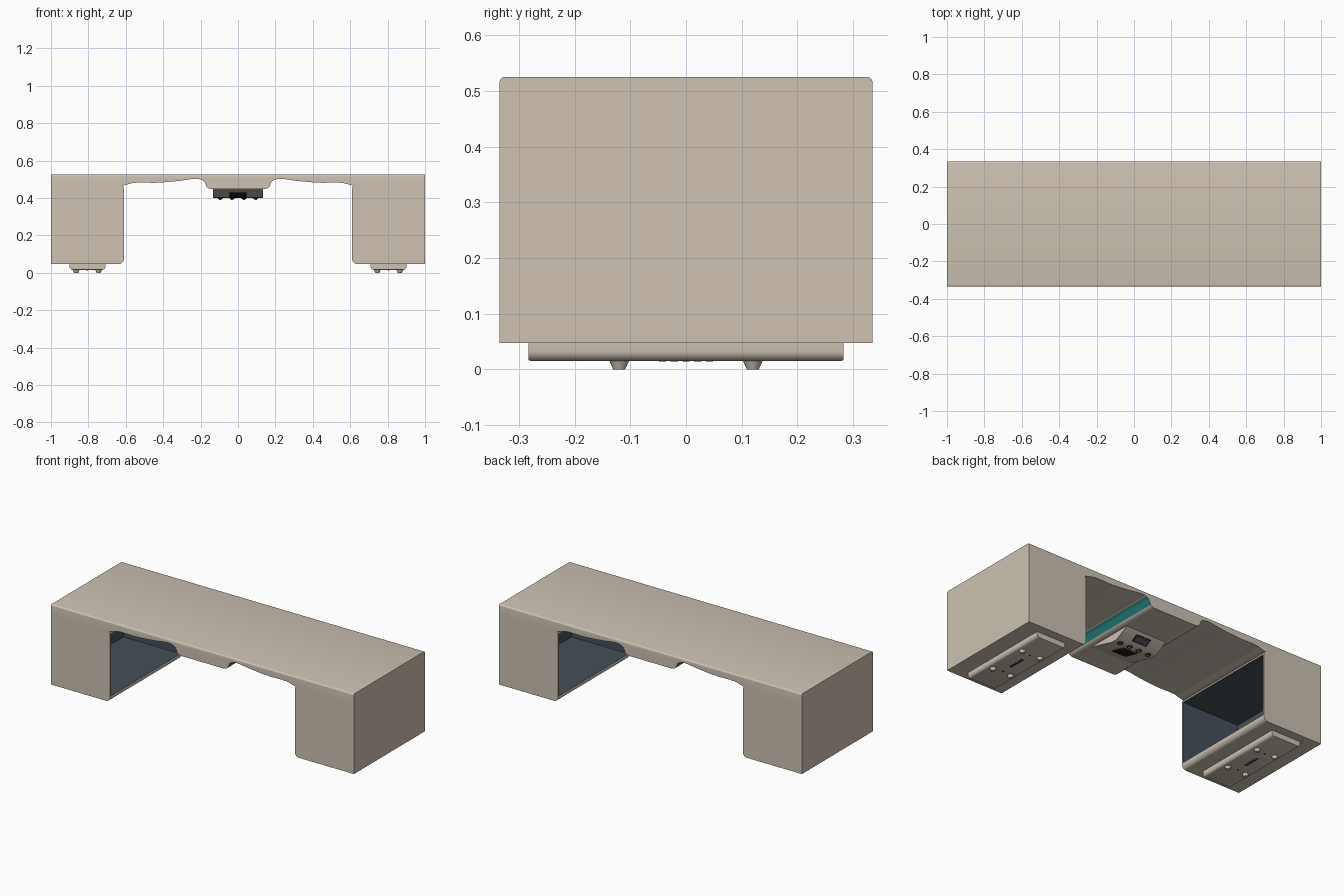
import bpy, bmesh, math
from mathutils import Matrix, Vector

cube = bpy.data.objects.get("Cube")
if cube:
    bpy.data.objects.remove(cube, do_unlink=True)


def material(name, rgb):
    m = bpy.data.materials.new(name)
    m.use_nodes = True
    m.diffuse_color = (*rgb, 1)
    m.node_tree.nodes["Principled BSDF"].inputs["Base Color"].default_value = (*rgb, 1)
    return m


BEIGE = material("warm beige", (0.61, 0.54, 0.45))
SLATE = material("slate lining", (0.06, 0.08, 0.10))
TEAL = material("teal accent", (0.02, 0.27, 0.25))
DARK = material("charcoal", (0.025, 0.025, 0.028))
METAL = material("grey button", (0.16, 0.15, 0.14))


def finish(name, bm, mats, angle=35):
    bmesh.ops.recalc_face_normals(bm, faces=bm.faces)
    mesh = bpy.data.meshes.new(name)
    bm.to_mesh(mesh)
    bm.free()
    for m in mats:
        mesh.materials.append(m)
    ob = bpy.data.objects.new(name, mesh)
    bpy.context.collection.objects.link(ob)
    bpy.ops.object.select_all(action='DESELECT')
    ob.select_set(True)
    bpy.context.view_layer.objects.active = ob
    bpy.ops.object.shade_smooth_by_angle(angle=math.radians(angle))
    return ob


def prism(points, axis, half):
    """Extrude a closed profile symmetrically along y (profile xz) or x (profile yz)."""
    bm = bmesh.new()
    place = (lambda p: (p[0], -half, p[1])) if axis == 'Y' else (lambda p: (-half, p[0], p[1]))
    face = bm.faces.new([bm.verts.new(place(p)) for p in points])
    new = bmesh.ops.extrude_face_region(bm, geom=[face])["geom"]
    move = Vector((0, 2 * half, 0)) if axis == 'Y' else Vector((2 * half, 0, 0))
    bmesh.ops.translate(bm, vec=move, verts=[v for v in new if isinstance(v, bmesh.types.BMVert)])
    return bm


def arc(cx, cz, r, a0, a1, n=6):
    return [(cx + r * math.cos(math.radians(a0 + (a1 - a0) * i / n)),
             cz + r * math.sin(math.radians(a0 + (a1 - a0) * i / n))) for i in range(n + 1)]


def plate(name, size, loc, mat, tilt=0):
    bm = bmesh.new()
    bmesh.ops.create_cube(bm, size=1, matrix=Matrix.Translation(loc)
                          @ Matrix.Rotation(tilt, 4, 'X') @ Matrix.Diagonal((*size, 1)))
    return finish(name, bm, [mat])


def knob(name, loc, radius, height, mat):
    """Round stud hanging down from loc, slightly tapered."""
    bm = bmesh.new()
    bmesh.ops.create_cone(bm, cap_ends=True, segments=20, radius1=radius * 0.6, radius2=radius,
                          depth=height, matrix=Matrix.Translation(loc) @ Matrix.Translation((0, 0, -height / 2)))
    return finish(name, bm, [mat])


DEPTH = 0.335

# Top slab with a wavy underside and a dropped centre
wave = [(0.14, .447), (0.155, .45), (0.167, .459), (0.18, .488), (0.195, .498), (0.22, .503),
        (0.25, .501), (0.31, .492), (0.38, .485), (0.45, .481), (0.52, .483), (0.56, .481),
        (0.59, .473), (0.62, .465)]
half = wave + [(1, .465), (1, .525)]
bm = prism(half + [(-x, z) for x, z in reversed(half)], 'Y', DEPTH)
bm.normal_update()
for f in bm.faces:
    c = f.calc_center_median()
    if abs(f.normal.y) < 0.1 and 0.168 < abs(c.x) < 0.19 and c.z < 0.495:
        f.material_index = 1
edges = [e for e in bm.edges if all(v.co.z > 0.52 for v in e.verts)
         and abs(e.verts[0].co.y - e.verts[1].co.y) < 0.01]
bmesh.ops.bevel(bm, geom=edges, offset=0.009, segments=4, profile=0.5, affect='EDGES')
finish("top_slab", bm, [BEIGE, TEAL])

for side, s in (("left", 1), ("right", -1)):
    # Hollow pedestal, open towards the middle
    profile = [(1, .465), (1, .047)] + arc(.637, .074, .027, 270, 180) + [(.61, .456), (.617, .465)]
    bm = prism([(s * x, z) for x, z in profile], 'Y', DEPTH)
    bmesh.ops.recalc_face_normals(bm, faces=bm.faces)
    opening = max((f for f in bm.faces if f.normal.x * s < -0.99), key=lambda f: f.calc_area())
    bmesh.ops.inset_region(bm, faces=[opening], thickness=0.012)
    old = set(bm.faces) - {opening}
    new = bmesh.ops.extrude_face_region(bm, geom=[opening])["geom"]
    bmesh.ops.translate(bm, vec=(s * 0.375, 0, 0),
                        verts=[v for v in new if isinstance(v, bmesh.types.BMVert)])
    if opening.is_valid:
        bmesh.ops.delete(bm, geom=[opening], context='FACES_ONLY')
    for f in bm.faces:
        if f not in old:
            f.material_index = 1
    finish(side + "_pedestal", bm, [BEIGE, SLATE])

    # Base plate with rounded lower edges
    cx = s * 0.805
    rim = [(.096, .05)] + arc(.078, .033, .018, 0, -90)
    bm = prism([(cx + x, z) for x, z in rim] + [(cx - x, z) for x, z in reversed(rim)], 'Y', 0.283)
    ends = [e for e in bm.edges if all(v.co.z < 0.016 for v in e.verts)
            and abs(e.verts[0].co.y - e.verts[1].co.y) < 0.01]
    bmesh.ops.bevel(bm, geom=ends, offset=0.005, segments=2, profile=0.5, affect='EDGES')
    finish(side + "_base_plate", bm, [BEIGE])

    # Studs, screws and the row of small slots below it
    for i in (-1, 1):
        for j in (-1, 1):
            knob(side + "_foot_stud", (cx + i * 0.06, j * 0.12, 0.016), 0.018, 0.016, BEIGE)
        knob(side + "_screw", (cx, i * 0.11, 0.016), 0.006, 0.003, DARK)
    for i in range(5):
        plate(side + "_slot", (0.018, 0.013, 0.002), (cx, (i - 2) * 0.021, 0.0148), DARK)

# Control unit hanging under the centre
bm = prism([(.105, .452), (.095, .443), (.022, .405), (.01, .401), (-.02, .402), (-.21, .452)], 'X', 0.133)
finish("control_unit", bm, [BEIGE])

# Display on the rear slope
tilt = math.atan2(0.038, 0.073)
normal = Vector((0, math.sin(tilt), -math.cos(tilt)))
mid = Vector((0, 0.06, 0.4248))
plate("display_frame", (0.098, 0.048, 0.004), mid, DARK, tilt)
plate("display_screen", (0.084, 0.034, 0.002), mid + normal * 0.002, SLATE, tilt)
for i in range(4):
    plate("display_digit", (0.01, 0.018, 0.002),
          mid + normal * 0.0028 + Vector(((i - 1.5) * 0.017, 0, 0)), METAL, tilt)

# Four buttons along the lowest edge
for i in range(4):
    x = (i - 1.5) * 0.063
    knob("button_ring", (x, 0.0, 0.404), 0.018, 0.009, DARK)
    knob("button_cap", (x, 0.0, 0.396), 0.009, 0.006, METAL)

# Vent panel on the front slope
slope = -math.atan2(0.05, 0.19)
plate("vent_panel", (0.092, 0.1, 0.006), (0, -0.078, 0.4168), DARK, slope)
for i in range(5):
    plate("vent_rib", (0.008, 0.08, 0.004), ((i - 2) * 0.018, -0.0788, 0.4132), DARK, slope)
